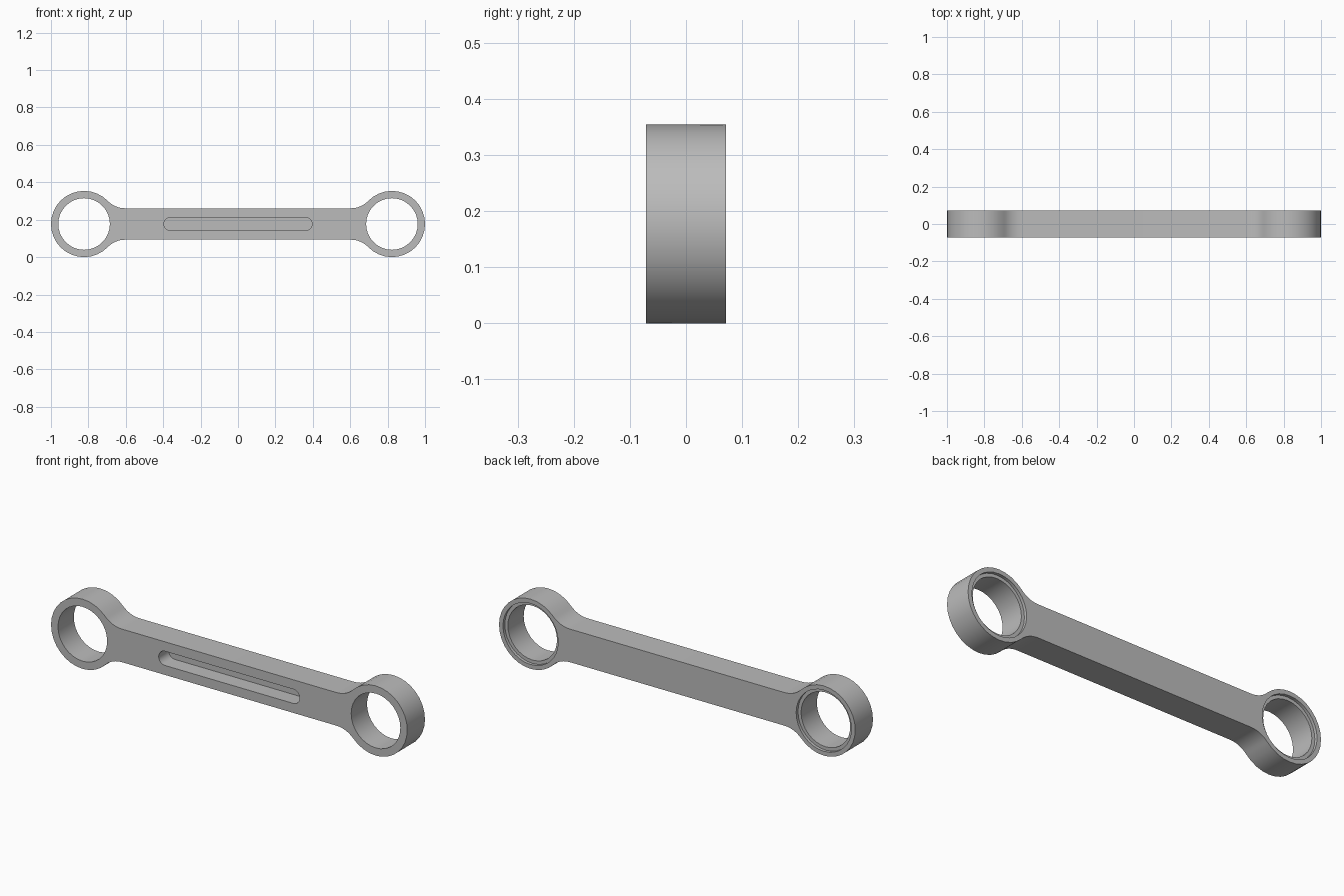
import bpy, bmesh
from math import sin, cos, pi, atan2, sqrt

if "Cube" in bpy.data.objects:
    bpy.data.objects.remove(bpy.data.objects["Cube"])

EYE_X, MID_Z, EYE_R, HOLE_R = 0.823, 0.177, 0.177, 0.138
BAR, FILLET, HALF_Y = 0.084, 0.13, 0.071

steel = bpy.data.materials.new("grey steel")
steel.use_nodes = True
steel.diffuse_color = (0.5, 0.5, 0.5, 1)
steel.node_tree.nodes["Principled BSDF"].inputs["Base Color"].default_value = (0.5, 0.5, 0.5, 1)


def arc(cx, cz, r, a0, a1, n):
    return [(cx + r * cos(a0 + (a1 - a0) * i / n), cz + r * sin(a0 + (a1 - a0) * i / n))
            for i in range(n + 1)]


def prism(name, outline, y0, y1):
    """Extrude a closed x-z outline from y0 to y1."""
    bm = bmesh.new()
    face = bm.faces.new([bm.verts.new((x, y0, z + MID_Z)) for x, z in outline])
    new = bmesh.ops.extrude_face_region(bm, geom=[face])["geom"]
    bmesh.ops.translate(bm, vec=(0, y1 - y0, 0),
                        verts=[v for v in new if isinstance(v, bmesh.types.BMVert)])
    bmesh.ops.recalc_face_normals(bm, faces=bm.faces)
    mesh = bpy.data.meshes.new(name)
    bm.to_mesh(mesh)
    bm.free()
    mesh.materials.append(steel)
    ob = bpy.data.objects.new(name, mesh)
    bpy.context.collection.objects.link(ob)
    return ob


# Outline: eye arc and blending fillet for one quarter, mirrored to the rest
dx = sqrt((EYE_R + FILLET) ** 2 - (BAR + FILLET) ** 2)
touch = atan2(BAR + FILLET, -dx)
quarter = arc(EYE_X, 0, EYE_R, 0, touch, 12)
quarter += arc(EYE_X - dx, BAR + FILLET, FILLET, touch - pi, -pi / 2, 8)[1:]
upper = quarter + [(-x, z) for x, z in reversed(quarter)]
outline = upper + [(x, -z) for x, z in reversed(upper[1:-1])]
link = prism("connecting_link", outline, -HALF_Y, HALF_Y)

# Cutters: through holes, shallow rear counterbores and the blind front slot
cutters = []
for side, s in (("left", 1), ("right", -1)):
    cutters.append(prism(side + "_hole", arc(s * EYE_X, 0, HOLE_R, 0, 2 * pi, 32)[:-1], -0.2, 0.2))
    cutters.append(prism(side + "_counterbore",
                         arc(s * EYE_X, 0, 0.155, 0, 2 * pi, 32)[:-1], HALF_Y - 0.015, 0.2))
slot = arc(0.36, 0, 0.036, -pi / 2, pi / 2, 10) + arc(-0.36, 0, 0.036, pi / 2, 3 * pi / 2, 10)
cutters.append(prism("slot_cutter", slot, -0.2, -HALF_Y + 0.08))

bpy.ops.object.select_all(action="DESELECT")
link.select_set(True)
bpy.context.view_layer.objects.active = link
for c in cutters:
    mod = link.modifiers.new(c.name, "BOOLEAN")
    mod.operation, mod.solver, mod.object = "DIFFERENCE", "EXACT", c
    bpy.ops.object.modifier_apply(modifier=mod.name)
    bpy.data.objects.remove(c)

bpy.ops.object.shade_smooth_by_angle(angle=pi / 6)
